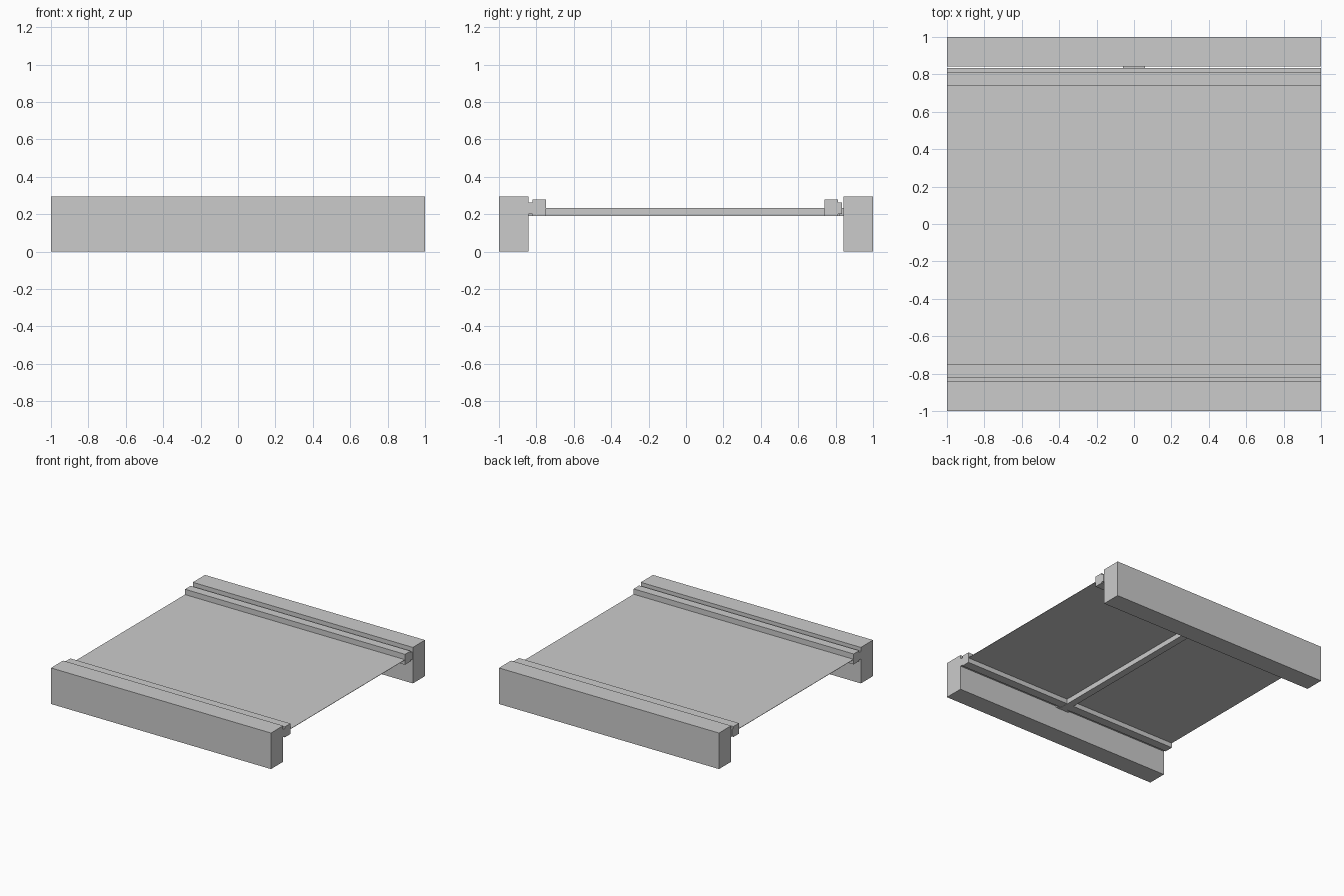
import bpy, bmesh

if "Cube" in bpy.data.objects:
    bpy.data.objects.remove(bpy.data.objects["Cube"])


def extrude_x(name, profile, x0, x1):
    """Closed (y, z) profile extruded along x."""
    bm = bmesh.new()
    face = bm.faces.new([bm.verts.new((x0, y, z)) for y, z in profile])
    out = bmesh.ops.extrude_face_region(bm, geom=[face])
    verts = [g for g in out["geom"] if isinstance(g, bmesh.types.BMVert)]
    bmesh.ops.translate(bm, verts=verts, vec=(x1 - x0, 0, 0))
    bmesh.ops.recalc_face_normals(bm, faces=bm.faces)
    mesh = bpy.data.meshes.new(name)
    bm.to_mesh(mesh)
    bm.free()
    obj = bpy.data.objects.new(name, mesh)
    bpy.context.collection.objects.link(obj)
    return obj


def box(name, x0, x1, y0, y1, z0, z1):
    return extrude_x(name, [(y0, z0), (y1, z0), (y1, z1), (y0, z1)], x0, x1)


# Per side: direction and inner edge of the strip (the back one leaves a small gap)
for side, s, inner in (("front", -1, 0.748), ("back", 1, 0.74)):
    # Side rail
    box(side + "_rail", -1, 1, *sorted((s * 0.842, s * 1.0)), 0, 0.296)

    # Stepped strip: tall inner bar with a lower outer lip
    mid, outer = inner + 0.072, inner + 0.094
    strip = [(inner, 0.192), (mid, 0.192), (mid, 0.201), (outer, 0.201),
             (outer, 0.263), (mid, 0.263), (mid, 0.278), (inner, 0.278)]
    extrude_x(side + "_strip", [(s * y, z) for y, z in strip], -1, 1)

    # Wider tab joining the rib to the rail
    box(side + "_rib_tab", -0.06, 0.06, *sorted((s * 0.82, s * 0.842)), 0.19, 0.234)

# Thin deck panel between the strips
box("deck_panel", -1, 1, -0.748, 0.74, 0.231, 0.234)

# Central rib under the deck
box("centre_rib", -0.03, 0.03, -0.842, 0.842, 0.19, 0.232)
